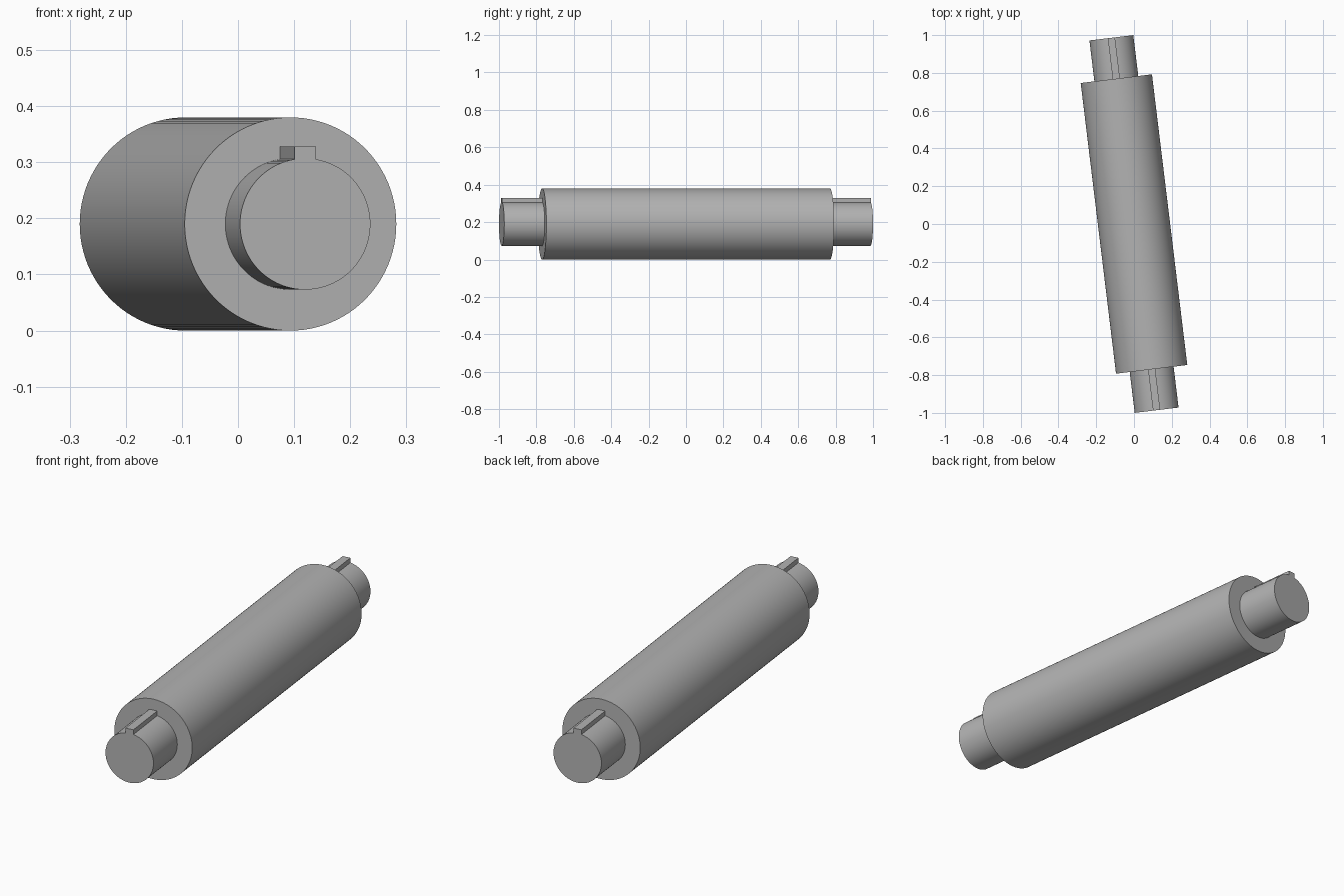
import bpy
import bmesh
from math import sin, cos, asin, pi, radians
from mathutils import Matrix

cube = bpy.data.objects.get("Cube")
if cube:
    bpy.data.objects.remove(cube, do_unlink=True)

BODY_R, BODY_HALF = 0.19, 0.775
SHAFT_R, SHAFT_HALF = 0.117, 0.993
KEY_HALF_W, KEY_TOP = 0.019, 0.138
PLACE = Matrix.Translation((0, 0, BODY_R)) @ Matrix.Rotation(radians(6.93), 4, 'Z')

steel = bpy.data.materials.new("grey steel")
steel.use_nodes = True
colour = (0.45, 0.45, 0.45, 1)
steel.diffuse_color = colour
steel.node_tree.nodes["Principled BSDF"].inputs["Base Color"].default_value = colour


def arc(radius, start, end, steps):
    """Points (x, z) on a circle, angles measured from straight up."""
    angles = [start + (end - start) * i / steps for i in range(steps + 1)]
    return [(radius * sin(a), radius * cos(a)) for a in angles]


def extrude_outline(name, outline, y0, y1, inner_cap=True):
    """Sweep an x-z outline along y, from y0 to y1."""
    bm = bmesh.new()
    rings = [[bm.verts.new((x, y, z)) for x, z in outline] for y in (y0, y1)]
    count = len(outline)
    for i in range(count):
        j = (i + 1) % count
        bm.faces.new((rings[0][i], rings[0][j], rings[1][j], rings[1][i]))
    bm.faces.new(rings[1])
    if inner_cap:
        bm.faces.new(rings[0][::-1])
    bmesh.ops.recalc_face_normals(bm, faces=bm.faces)
    mesh = bpy.data.meshes.new(name)
    bm.to_mesh(mesh)
    bm.free()
    mesh.materials.append(steel)
    obj = bpy.data.objects.new(name, mesh)
    bpy.context.collection.objects.link(obj)
    obj.matrix_world = PLACE
    bpy.ops.object.select_all(action='DESELECT')
    obj.select_set(True)
    bpy.context.view_layer.objects.active = obj
    bpy.ops.object.shade_smooth_by_angle(angle=radians(30))


# Thick roller body
extrude_outline("roller_body", arc(BODY_R, 0, 2 * pi, 96)[:-1], -BODY_HALF, BODY_HALF)

# Shaft ends, each with a raised key along the top
gap = asin(KEY_HALF_W / SHAFT_R)
keyed = arc(SHAFT_R, gap, 2 * pi - gap, 80)
keyed += [(-KEY_HALF_W, KEY_TOP), (KEY_HALF_W, KEY_TOP)]
for name, side in (("front_shaft_end", -1), ("back_shaft_end", 1)):
    extrude_outline(name, keyed, side * BODY_HALF, side * SHAFT_HALF, inner_cap=False)
# Open inner rims face outward only if the end cap does
for name, side in (("front_shaft_end", -1), ("back_shaft_end", 1)):
    mesh = bpy.data.objects[name].data
    cap = max(mesh.polygons, key=lambda p: len(p.vertices))
    if cap.normal.y * side < 0:
        mesh.flip_normals()
